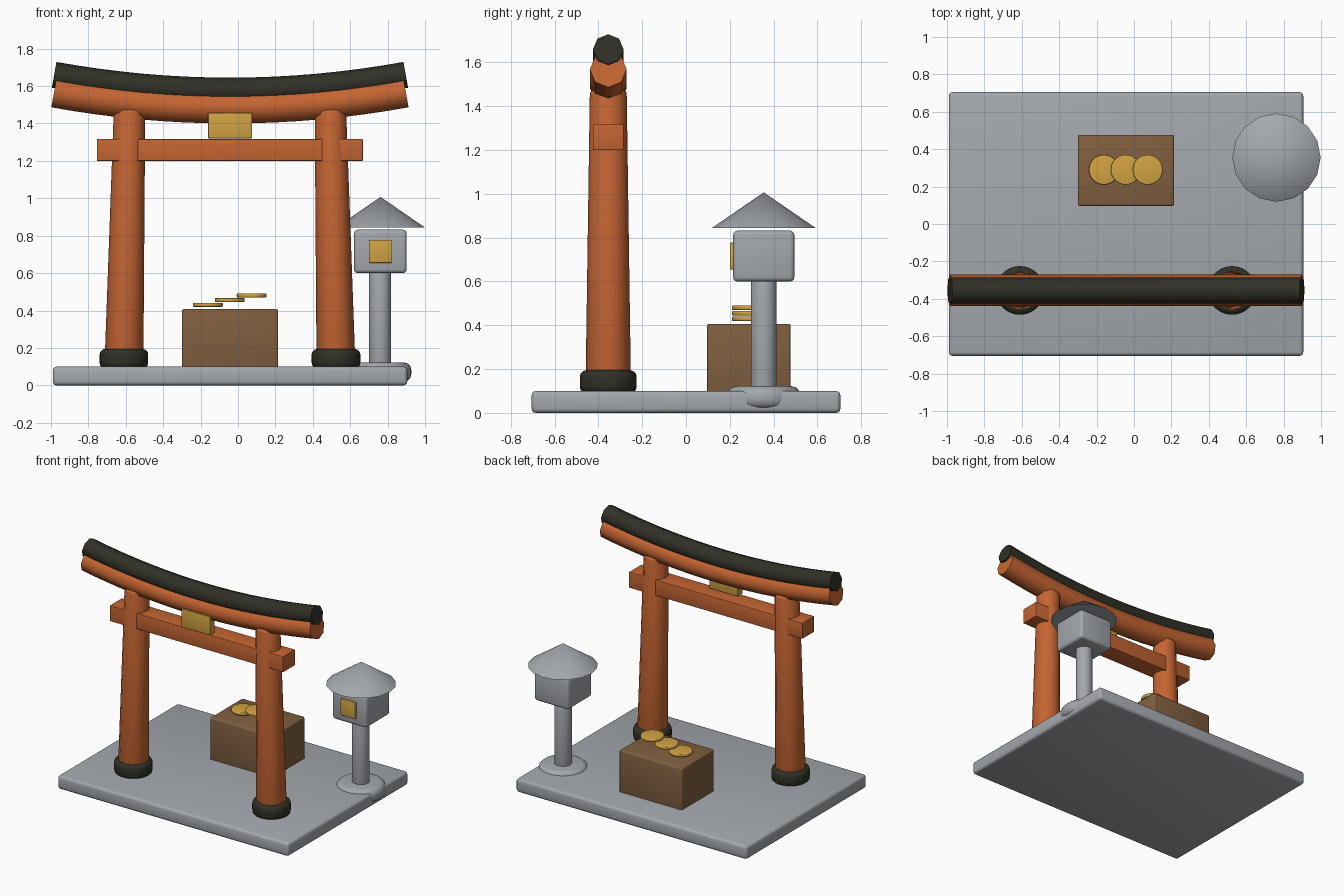
import bpy, bmesh
from math import sin, cos, pi, atan, radians
from mathutils import Vector, Matrix

if "Cube" in bpy.data.objects:
    bpy.data.objects.remove(bpy.data.objects["Cube"])


def material(name, rgb):
    m = bpy.data.materials.new(name)
    m.use_nodes = True
    m.diffuse_color = (*rgb, 1)
    m.node_tree.nodes["Principled BSDF"].inputs["Base Color"].default_value = (*rgb, 1)
    return m


ORANGE = material("orange_wood", (0.56, 0.13, 0.032))
BLACK = material("dark_lacquer", (0.03, 0.03, 0.02))
STONE = material("grey_stone", (0.37, 0.39, 0.42))
BROWN = material("brown_wood", (0.22, 0.115, 0.052))
GOLD = material("gold", (0.64, 0.37, 0.055))

GATE_X, GATE_Y = -0.043, -0.355
LAMP_X, LAMP_Y = 0.76, 0.355


def finish(bm, name, mat, bevel=0, segments=3, angle=40):
    bmesh.ops.recalc_face_normals(bm, faces=bm.faces)
    mesh = bpy.data.meshes.new(name)
    bm.to_mesh(mesh)
    bm.free()
    mesh.materials.append(mat)
    ob = bpy.data.objects.new(name, mesh)
    bpy.context.collection.objects.link(ob)
    bpy.ops.object.select_all(action="DESELECT")
    ob.select_set(True)
    bpy.context.view_layer.objects.active = ob
    if bevel:
        mod = ob.modifiers.new("soft_edges", "BEVEL")
        mod.width, mod.segments = bevel, segments
        mod.limit_method, mod.angle_limit = "ANGLE", radians(50)
        bpy.ops.object.modifier_apply(modifier=mod.name)
    bpy.ops.object.shade_smooth_by_angle(angle=radians(angle))
    return ob


def box(name, mat, low, high, bevel=0):
    low, high = Vector(low), Vector(high)
    bm = bmesh.new()
    bmesh.ops.create_cube(bm, size=1)
    bmesh.ops.scale(bm, vec=high - low, verts=bm.verts)
    bmesh.ops.translate(bm, vec=(low + high) / 2, verts=bm.verts)
    return finish(bm, name, mat, bevel)


def post(name, mat, x, y, z0, z1, r0, r1, sides=32, bevel=0, lean=0):
    """Upright round part; lean shifts the top sideways."""
    bm = bmesh.new()
    bmesh.ops.create_cone(bm, cap_ends=True, segments=sides,
                          radius1=r0, radius2=r1, depth=z1 - z0)
    bmesh.ops.rotate(bm, matrix=Matrix.Rotation(pi / 2, 3, "Z"), verts=bm.verts)
    bmesh.ops.translate(bm, vec=(x, y, (z0 + z1) / 2), verts=bm.verts)
    for v in bm.verts:
        v.co.x += lean * (v.co.z - z0) / (z1 - z0)
    return finish(bm, name, mat, bevel)


def curved_beam(name, mat, radius, z_mid, half=0.94, rise=0.085, steps=16, sides=8):
    """Octagonal beam swept along an upward-curving parabola."""
    bm = bmesh.new()
    rings = []
    for i in range(steps + 1):
        t = 2 * i / steps - 1
        tilt = atan(2 * rise * t / half)
        centre = Vector((GATE_X + half * t, GATE_Y, z_mid + rise * t * t))
        up = Vector((-sin(tilt), 0, cos(tilt)))
        ring = []
        for k in range(sides):
            a = 2 * pi * k / sides
            ring.append(bm.verts.new(centre + radius * (up * cos(a) + Vector((0, sin(a), 0)))))
        rings.append(ring)
    for a, b in zip(rings, rings[1:]):
        for k in range(sides):
            n = (k + 1) % sides
            bm.faces.new((a[k], a[n], b[n], b[k]))
    bm.faces.new(rings[0])
    bm.faces.new(rings[-1])
    return finish(bm, name, mat, angle=50)


# Ground slab
box("ground_slab", STONE, (-0.99, -0.705, 0), (0.905, 0.705, 0.1), 0.02)

# Gate pillars and their footings
for side, s in (("left", 1), ("right", -1)):
    post(side + "_footing", BLACK, GATE_X + s * 0.567, GATE_Y, 0.09, 0.195,
         0.13, 0.13, bevel=0.03)
    post(side + "_pillar", ORANGE, GATE_X + s * 0.567, GATE_Y, 0.1, 1.475,
         0.104, 0.084, sides=12, bevel=0.02, lean=-0.03 * s)

# Gate beams and plaque
curved_beam("upper_beam", ORANGE, 0.084, 1.484)
curved_beam("roof_beam", BLACK, 0.07, 1.575)
box("tie_beam", ORANGE, (-0.755, GATE_Y - 0.07, 1.2), (0.668, GATE_Y + 0.07, 1.317), 0.004)
box("plaque", GOLD, (-0.16, -0.437, 1.32), (0.075, -0.377, 1.457), 0.004)

# Offering box and coins
box("offering_box", BROWN, (-0.3, 0.097, 0.09), (0.215, 0.477, 0.407), 0.01)
for i in range(3):
    z = 0.42 + 0.025 * i
    post("coin_%d" % (i + 1), GOLD, -0.161 + 0.117 * i, 0.29, z, z + 0.021,
         0.08, 0.08, bevel=0.006)

# Stone lantern
post("lantern_foot", STONE, LAMP_X, LAMP_Y, 0.02, 0.122, 0.167, 0.167, bevel=0.04)
post("lantern_post", STONE, LAMP_X, LAMP_Y, 0.1, 0.62, 0.059, 0.059, bevel=0.01)
box("lantern_house", STONE, (0.62, 0.215, 0.6), (0.902, 0.495, 0.832), 0.02)
box("lantern_window", GOLD, (0.7, 0.2, 0.655), (0.822, 0.23, 0.777), 0.003)
post("lantern_roof", STONE, LAMP_X + 0.002, LAMP_Y, 0.845, 1.007, 0.236, 0, sides=16)
